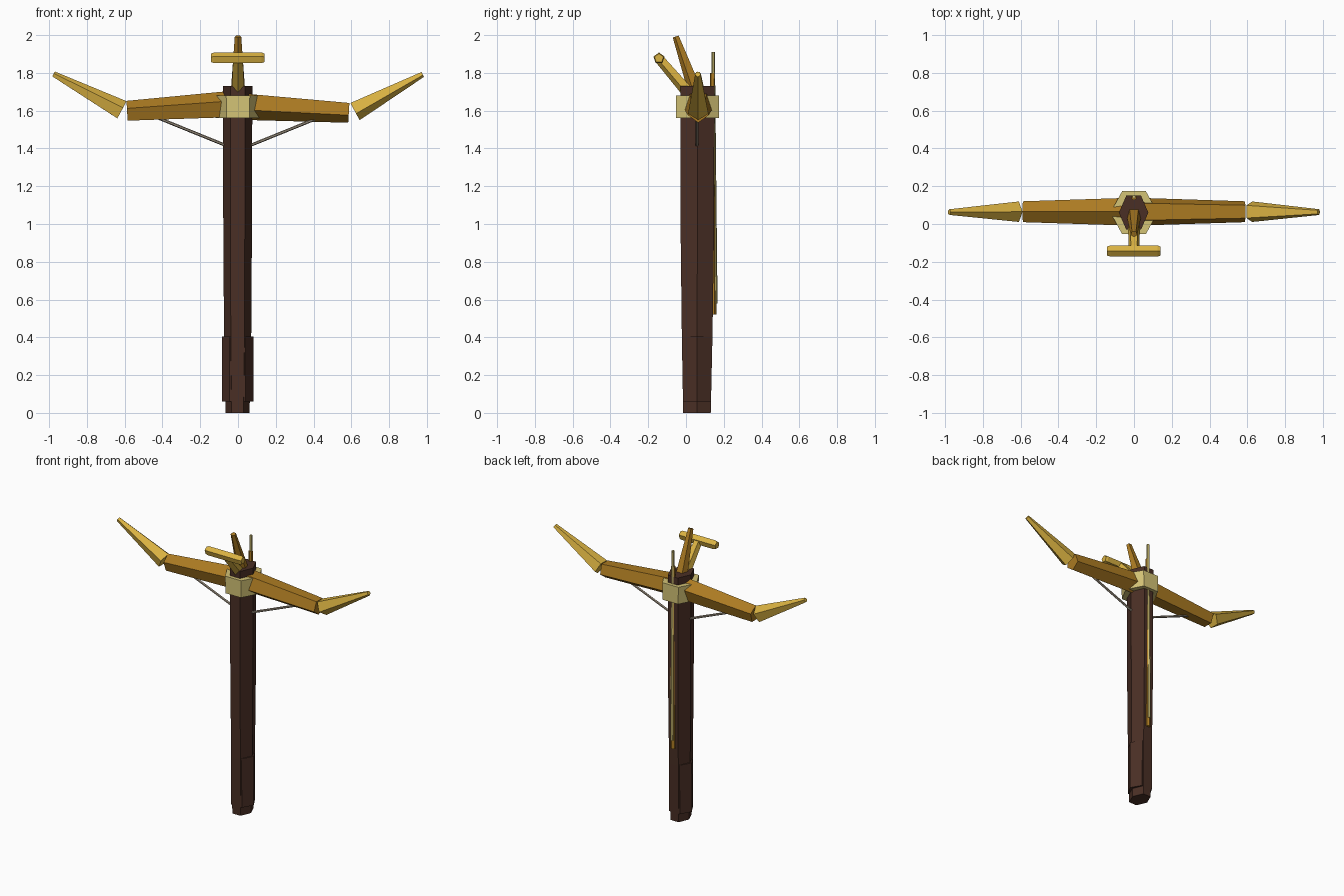
import bpy, bmesh, math
from mathutils import Vector

if "Cube" in bpy.data.objects:
    bpy.data.objects.remove(bpy.data.objects["Cube"])


def srgb(r, g, b):
    return [((c / 255 + 0.055) / 1.055) ** 2.4 for c in (r, g, b)] + [1.0]


def material(name, rgb):
    m = bpy.data.materials.new(name)
    m.diffuse_color = srgb(*rgb)
    m.use_nodes = True
    m.node_tree.nodes["Principled BSDF"].inputs["Base Color"].default_value = m.diffuse_color
    return m


DARK = material("dark wood", (74, 47, 37))
AMBER = material("amber wood", (172, 123, 34))
GOLD = material("gold", (218, 178, 66))
PALE = material("pale gold", (212, 195, 118))
CORD = material("grey beige", (160, 148, 130))


def loft(name, rings, mat):
    """Join rings of points with quads and cap both ends."""
    bm = bmesh.new()
    vr = [[bm.verts.new(p) for p in ring] for ring in rings]
    n = len(vr[0])
    for a, b in zip(vr, vr[1:]):
        for i in range(n):
            j = (i + 1) % n
            bm.faces.new((a[i], a[j], b[j], b[i]))
    bm.faces.new(vr[0])
    bm.faces.new(vr[-1])
    bmesh.ops.recalc_face_normals(bm, faces=bm.faces[:])
    me = bpy.data.meshes.new(name)
    bm.to_mesh(me)
    bm.free()
    me.materials.append(mat)
    ob = bpy.data.objects.new(name, me)
    bpy.context.collection.objects.link(ob)
    return ob


def rod(name, stations, mat, n=5, roll=90, ref=(0, 0, 1)):
    """Straight n-sided rod through (point, radius) stations; roll 90 puts a corner towards ref."""
    pts = [Vector(p) for p, r in stations]
    d = (pts[-1] - pts[0]).normalized()
    side = d.cross(Vector(ref)).normalized()
    up = side.cross(d)
    rings = []
    for p, (_, r) in zip(pts, stations):
        ang = [math.radians(roll) + math.tau * i / n for i in range(n)]
        rings.append([p + (side * math.cos(a) + up * math.sin(a)) * r for a in ang])
    return loft(name, rings, mat)


def hexagon(z, rx, ry, cx=0.0, cy=0.06):
    """Six-sided ring with corners at left and right."""
    k = ry / math.sin(math.pi / 3)
    return [(cx + rx * math.cos(math.pi * i / 3), cy + k * math.sin(math.pi * i / 3), z)
            for i in range(6)]


# Central post and the thicker side cheeks near its foot
loft("post", [hexagon(0, 0.063, 0.073, -0.002, 0.058),
              hexagon(0.4, 0.072, 0.081, -0.002, 0.059),
              hexagon(1.0, 0.076, 0.089, -0.002),
              hexagon(1.73, 0.078, 0.090, -0.002)], DARK)
loft("grip", [hexagon(0.06, 0.084, 0.073, -0.002, 0.058),
              hexagon(0.405, 0.084, 0.075, -0.002, 0.059)], DARK)

# Collar where the arms meet
loft("collar", [hexagon(1.56, 0.12, 0.114), hexagon(1.68, 0.125, 0.114)], PALE)

# Arms, upswept tips and braces on both sides
for s, label, roll in ((-1, "left", 90), (1, "right", -90)):
    rod(label + "_arm", [((0, 0.065, 1.63), 0.078), ((s * 0.587, 0.065, 1.594), 0.058)],
        AMBER, roll=roll)
    rod(label + "_tip", [((s * 0.617, 0.065, 1.60), 0.057), ((s * 0.977, 0.063, 1.793), 0.016)],
        GOLD, roll=roll)
    rod(label + "_brace", [((s * 0.05, 0.058, 1.41), 0.008), ((s * 0.42, 0.058, 1.56), 0.008)],
        CORD, n=6)

# Raked horn, strut and crossbar above the post
rod("horn", [((0, 0.06, 1.68), 0.042), ((0, -0.053, 1.993), 0.018)], AMBER, ref=(0, -1, 0))
rod("strut", [((0, 0.02, 1.69), 0.035), ((0, -0.135, 1.87), 0.028)], GOLD, ref=(0, -1, 0))
rod("crossbar", [((-0.143, -0.143, 1.877), 0.025), ((-0.125, -0.143, 1.877), 0.031),
                 ((0.125, -0.143, 1.877), 0.031), ((0.14, -0.143, 1.877), 0.025)], GOLD)

# Rail down the back with a pale strip on it
rod("back_rail", [((0, 0.143, 0.52), 0.018), ((0, 0.140, 1.80), 0.014)], AMBER, n=6, ref=(0, 1, 0))
rod("back_strip", [((0, 0.156, 0.58), 0.011), ((0, 0.144, 1.91), 0.009)], PALE, n=6, ref=(0, 1, 0))
